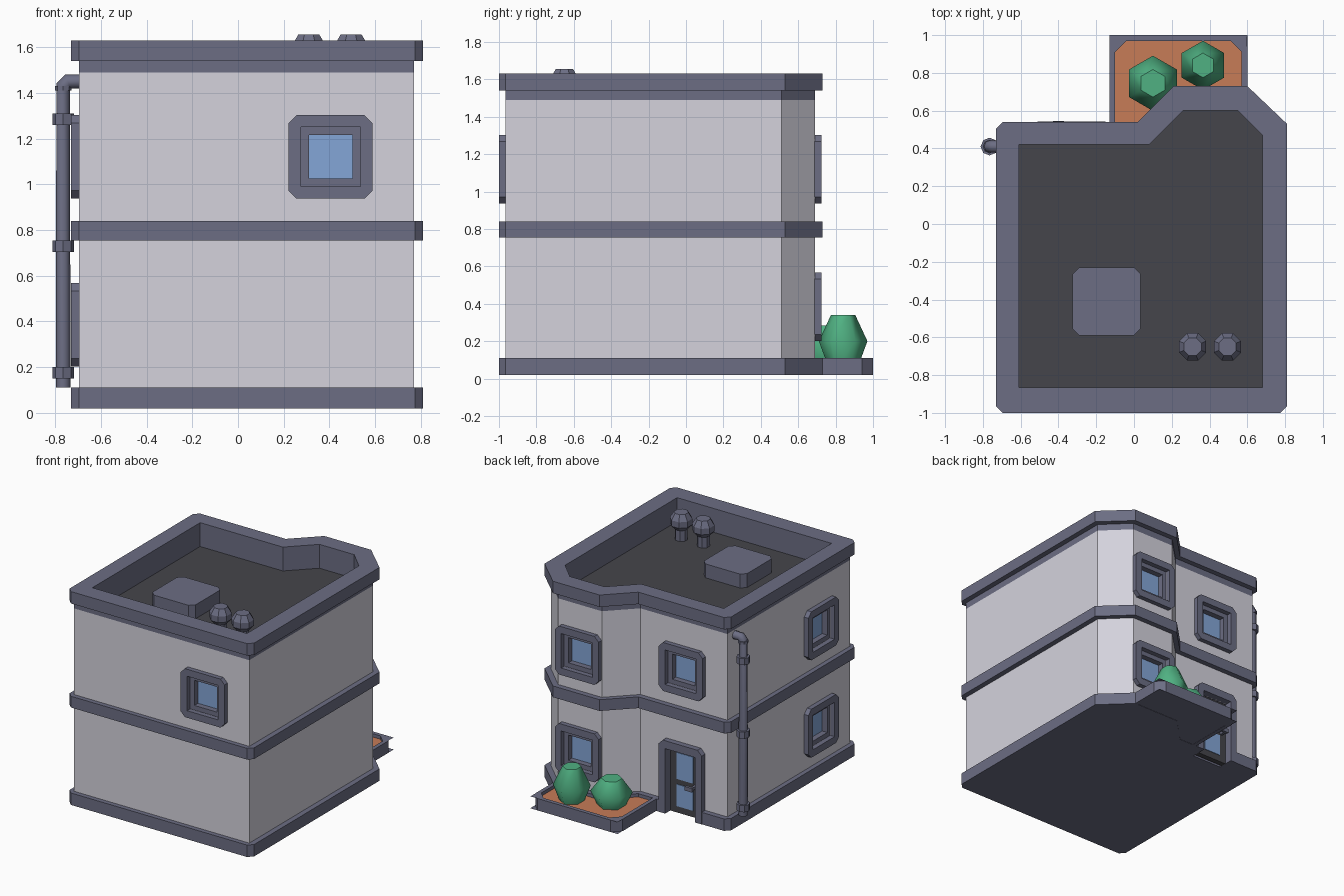
import bpy, bmesh, math
from mathutils import Matrix, Vector

cube = bpy.data.objects.get("Cube")
if cube:
    bpy.data.objects.remove(cube, do_unlink=True)


def material(name, r, g, b):
    m = bpy.data.materials.new(name)
    m.use_nodes = True
    m.diffuse_color = (r, g, b, 1)
    m.node_tree.nodes["Principled BSDF"].inputs["Base Color"].default_value = (r, g, b, 1)
    return m


WALL = material("pale wall", 0.66, 0.65, 0.72)
TRIM = material("slate trim", 0.15, 0.155, 0.23)
ROOF = material("dark roof", 0.06, 0.06, 0.07)
GLASS = material("blue glass", 0.23, 0.38, 0.68)
SOIL = material("orange soil", 0.57, 0.2, 0.095)
LEAF = material("leaf green", 0.08, 0.44, 0.225)


def finish(name, bm, mats, matrix=None):
    bmesh.ops.recalc_face_normals(bm, faces=bm.faces)
    if matrix:
        bm.transform(matrix)
    me = bpy.data.meshes.new(name)
    bm.to_mesh(me)
    bm.free()
    for m in mats:
        me.materials.append(m)
    ob = bpy.data.objects.new(name, me)
    bpy.context.collection.objects.link(ob)
    return ob


def chamfer(pts, corners, size):
    """Cut the listed corners of an outline."""
    out = []
    for i, p in enumerate(pts):
        p = Vector(p)
        if i in corners:
            for q in (pts[i - 1], pts[(i + 1) % len(pts)]):
                out.append(p + (Vector(q) - p).normalized() * size)
        else:
            out.append(p)
    return out


def rect(x0, x1, y0, y1):
    return [(x0, y0), (x1, y0), (x1, y1), (x0, y1)]


def add_prism(bm, pts, z0, z1):
    low, high = ([bm.verts.new((p[0], p[1], z)) for p in pts] for z in (z0, z1))
    bm.faces.new(low)
    bm.faces.new(high)
    for i in range(len(pts)):
        bm.faces.new((low[i - 1], low[i], high[i], high[i - 1]))


def prism(name, pts, z0, z1, mat, matrix=None):
    bm = bmesh.new()
    add_prism(bm, pts, z0, z1)
    return finish(name, bm, [mat], matrix)


def ring(name, outer, inner, z0, z1, mat, matrix=None, corners=(), size=0.035,
         inner_corners=(), inner_mat=None):
    """Extruded band between two outlines with the same corner count."""
    bm = bmesh.new()
    loops = [[bm.verts.new((p[0], p[1], z)) for p in pts]
             for pts, z in ((outer, z0), (outer, z1), (inner, z1), (inner, z0))]
    for k in range(4):
        a, b = loops[k], loops[(k + 1) % 4]
        for i in range(len(outer)):
            f = bm.faces.new((a[i - 1], a[i], b[i], b[i - 1]))
            f.material_index = 1 if (k == 2 and inner_mat) else 0
    edges = [bm.edges.get((loops[0][i], loops[1][i])) for i in corners]
    edges += [bm.edges.get((loops[2][i], loops[3][i])) for i in inner_corners]
    if edges:
        bmesh.ops.bevel(bm, geom=edges, offset=size, segments=1, affect='EDGES')
    return finish(name, bm, [mat] + ([inner_mat] if inner_mat else []), matrix)


def lathe(name, profile, sides, x, y, mat, turn=0.0):
    """Closed turned solid from (radius, height) pairs."""
    bm = bmesh.new()
    rows = [[bm.verts.new((x + r * math.cos(turn + math.tau * i / sides),
                           y + r * math.sin(turn + math.tau * i / sides), z))
             for i in range(sides)] for r, z in profile]
    for a, b in zip(rows, rows[1:]):
        for i in range(sides):
            bm.faces.new((a[i - 1], a[i], b[i], b[i - 1]))
    bm.faces.new(rows[0])
    bm.faces.new(rows[-1])
    return finish(name, bm, [mat])


def facing(x, y, z, nx, ny):
    """Local x runs along the wall, y up, z outward."""
    w, v = Vector((nx, ny, 0)), Vector((0, 0, 1))
    m = Matrix((v.cross(w), v, w)).transposed().to_4x4()
    m.translation = (x, y, z)
    return m


# Floor plan outlines: trim edge, wall face, inside of parapet
trim_line = [(-0.73, -1), (0.81, -1), (0.81, 0.53), (0.60, 0.73),
             (0.21, 0.73), (0.02, 0.54), (-0.73, 0.54)]
wall_line = [(-0.695, -0.965), (0.77, -0.965), (0.77, 0.51), (0.585, 0.69),
             (0.22, 0.69), (0.03, 0.5), (-0.695, 0.5)]
roof_line = [(-0.61, -0.865), (0.68, -0.865), (0.68, 0.47), (0.55, 0.6),
             (0.26, 0.6), (0.08, 0.42), (-0.61, 0.42)]
square_corners = (0, 1, 6)

# Main masses and bands
base = prism("base_plinth", chamfer(trim_line, square_corners, 0.035), 0.02, 0.11, TRIM)
walls = prism("walls", wall_line, 0.10, 1.44, WALL)
ring("wall_top", wall_line, roof_line, 1.44, 1.49, WALL, inner_mat=TRIM)
ring("cornice_strip", wall_line, roof_line, 1.49, 1.54, TRIM)
ring("parapet", trim_line, roof_line, 1.54, 1.63, TRIM, corners=square_corners)
ring("floor_band", trim_line, wall_line, 0.755, 0.84, TRIM, corners=square_corners)
prism("roof_floor", roof_line, 1.43, 1.45, ROOF)

# Openings for windows and the door
low, high = 0.385, 1.12
windows = {
    "front_window": facing(0.405, -0.965, high, 0, -1),
    "side_window_upper": facing(-0.695, -0.60, high, -1, 0),
    "side_window_lower": facing(-0.695, -0.60, low, -1, 0),
    "bay_window_upper": facing(0.405, 0.69, high, 0, 1),
    "bay_window_lower": facing(0.405, 0.69, low, 0, 1),
    "back_window": facing(-0.33, 0.5, high, 0, 1),
}
door = facing(-0.33, 0.5, 0, 0, 1)
cut = bmesh.new()
for m, outline in [(m, rect(-0.13, 0.13, -0.13, 0.13)) for m in windows.values()] + \
                  [(door, rect(-0.125, 0.125, -0.05, 0.51))]:
    before = set(cut.verts)
    add_prism(cut, outline, -0.08, 0.1)
    bmesh.ops.transform(cut, matrix=m, verts=[v for v in cut.verts if v not in before])
cutter = finish("opening_cutter", cut, [])
cutter.hide_render = True
for ob in (walls, base):
    mod = ob.modifiers.new("openings", 'BOOLEAN')
    mod.operation, mod.solver, mod.object = 'DIFFERENCE', 'EXACT', cutter
    bpy.context.view_layer.objects.active = ob
    bpy.ops.object.modifier_apply(modifier=mod.name)
bpy.data.objects.remove(cutter, do_unlink=True)

# Windows: outer frame, recessed sash, glass
for name, m in windows.items():
    hole, pane = rect(-0.13, 0.13, -0.13, 0.13), rect(-0.095, 0.095, -0.095, 0.095)
    ring(name + "_frame", rect(-0.183, 0.183, -0.183, 0.183), hole, -0.03, 0.035,
         TRIM, m, corners=range(4))
    ring(name + "_sash", hole, pane, -0.08, -0.002, TRIM, m)
    prism(name + "_glass", pane, -0.06, -0.045, GLASS, m)

# Door: surround, leaf, two panes, handle
arch = [(-0.18, 0.02), (-0.18, 0.535), (-0.145, 0.57), (0.145, 0.57), (0.18, 0.535),
        (0.18, 0.02), (0.125, 0.02), (0.125, 0.51), (-0.125, 0.51), (-0.125, 0.02)]
prism("door_surround", arch, -0.05, 0.042, TRIM, door)
prism("door_leaf", rect(-0.125, 0.125, 0.02, 0.51), -0.06, -0.02, ROOF, door)
for name, z0, z1 in (("upper", 0.275, 0.475), ("lower", 0.07, 0.235)):
    prism("door_pane_" + name, rect(-0.07, 0.07, z0, z1), -0.022, -0.015, GLASS, door)
prism("door_handle_stem", rect(0.075, 0.095, 0.245, 0.265), -0.02, 0.025, TRIM, door)
prism("door_handle", rect(0.04, 0.1, 0.24, 0.27), 0.025, 0.045, TRIM, door)

# Drainpipe with couplings
pipe = bpy.data.curves.new("drainpipe", 'CURVE')
pipe.dimensions = '3D'
pipe.bevel_depth, pipe.bevel_resolution, pipe.use_fill_caps = 0.032, 2, True
path = [(-0.765, 0.11), (-0.765, 1.43), (-0.745, 1.45), (-0.68, 1.45)]
spline = pipe.splines.new('POLY')
spline.points.add(len(path) - 1)
for point, (x, z) in zip(spline.points, path):
    point.co = (x, 0.41, z, 1)
pipe.materials.append(TRIM)
bpy.context.collection.objects.link(bpy.data.objects.new("drainpipe", pipe))
for i, z in enumerate((0.175, 0.73, 1.285, 1.42)):
    r, h = (0.047, 0.025) if i < 3 else (0.036, 0.01)
    lathe(f"pipe_coupling_{i + 1}", [(r, z - h), (r, z + h)], 8, -0.765, 0.41, TRIM)

# Roof hatch and vents
prism("roof_hatch", chamfer(rect(-0.325, 0.035, -0.59, -0.23), range(4), 0.035),
      1.44, 1.555, TRIM)
for side, x in (("right", 0.31), ("left", 0.495)):
    lathe("roof_vent_" + side, [(0.045, 1.44), (0.045, 1.53), (0.078, 1.565),
                                (0.078, 1.61), (0.05, 1.655)], 8, x, -0.65, TRIM,
          math.pi / 8)

# Planter with soil and two bushes
bed = rect(-0.10, 0.57, 0.49, 0.97)
ring("planter_rim", rect(-0.13, 0.60, 0.46, 1.0), bed, 0.02, 0.11, TRIM,
     corners=(2, 3), inner_corners=(2, 3), size=0.06)
prism("planter_floor", chamfer(bed, (2, 3), 0.06), 0.022, 0.05, TRIM)
prism("planter_soil", chamfer(bed, (2, 3), 0.06), 0.05, 0.085, SOIL)
for name, x, y, r, mid, top in (("tall", 0.365, 0.84, 0.13, 0.2, 0.34),
                                ("round", 0.10, 0.745, 0.146, 0.185, 0.285)):
    bush = lathe("bush_" + name, [(r * 0.6, 0.06), (r, mid), (r * 0.5, top)], 6,
                 x, y, LEAF, math.pi / 2)
    for f in bush.data.polygons:
        f.use_smooth = len(f.vertices) == 4
